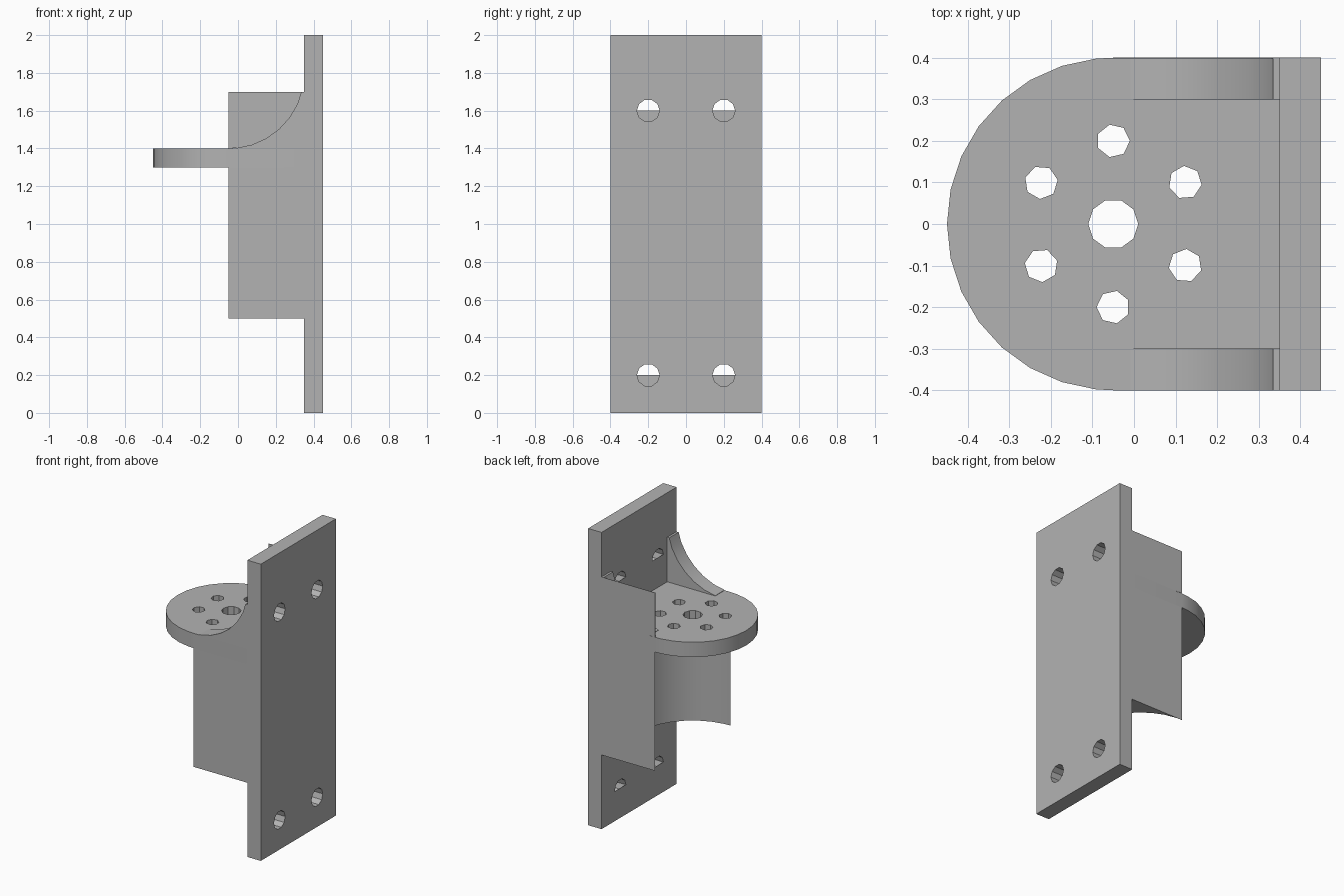
import bpy, bmesh
from math import sin, cos, radians, pi

if "Cube" in bpy.data.objects:
    bpy.data.objects.remove(bpy.data.objects["Cube"])

grey = bpy.data.materials.new("plain grey")
grey.use_nodes = True
grey.diffuse_color = (0.45, 0.45, 0.45, 1)
grey.node_tree.nodes["Principled BSDF"].inputs["Base Color"].default_value = grey.diffuse_color

R, CX, STEP = 0.4, -0.05, 12      # shared radius, its centre, facet angle
PLACE = {"x": lambda u, v, w: (w, u, v),
         "y": lambda u, v, w: (u, w, v),
         "z": lambda u, v, w: (u, v, w)}


def add_prism(bm, outline, axis, lo, hi):
    """Extrude a 2D outline along an axis."""
    place = PLACE[axis]
    low = [bm.verts.new(place(u, v, lo)) for u, v in outline]
    high = [bm.verts.new(place(u, v, hi)) for u, v in outline]
    bm.faces.new(low)
    bm.faces.new(high[::-1])
    for i in range(len(outline)):
        j = (i + 1) % len(outline)
        bm.faces.new((low[i], high[i], high[j], low[j]))


def build(name, prisms):
    bm = bmesh.new()
    for p in prisms:
        add_prism(bm, *p)
    bmesh.ops.recalc_face_normals(bm, faces=bm.faces)
    mesh = bpy.data.meshes.new(name)
    bm.to_mesh(mesh)
    bm.free()
    obj = bpy.data.objects.new(name, mesh)
    bpy.context.collection.objects.link(obj)
    mesh.materials.append(grey)
    return obj


def cut(obj, holes):
    """Subtract hole prisms and bake the result."""
    cutter = build("hole_cutter", holes)
    cutter.hide_render = True
    mod = obj.modifiers.new("holes", "BOOLEAN")
    mod.operation, mod.solver, mod.object = "DIFFERENCE", "EXACT", cutter
    graph = bpy.context.evaluated_depsgraph_get()
    mesh = bpy.data.meshes.new_from_object(obj.evaluated_get(graph))
    obj.modifiers.clear()
    obj.data = mesh
    bpy.data.objects.remove(cutter)


def ring(cu, cv, r, sides, turn=0.0):
    return [(cu + r * cos(turn + 2 * pi * i / sides),
             cv + r * sin(turn + 2 * pi * i / sides)) for i in range(sides)]


def box(u0, u1, v0, v1):
    return [(u0, v0), (u1, v0), (u1, v1), (u0, v1)]


# Mounting plate with four screw holes
plate = build("mounting_plate", [(box(-0.4, 0.4, 0, 2), "x", 0.35, 0.45)])
screws = [ring(y, z, 0.06, 10) for y in (-0.2, 0.2) for z in (0.2, 1.6)]
cut(plate, [(s, "x", 0.3, 0.5) for s in screws])

# Thin half discs closing the lower half of each screw hole
webs = build("screw_hole_webs", [([s[0]] + s[5:], "x", 0.35, 0.352) for s in screws])

# Round-ended shelf with a centre hole and a ring of six
nose = [(CX + R * cos(radians(a)), R * sin(radians(a))) for a in range(96, 270, STEP)]
shelf = build("shelf", [([(0.35, R), (CX, R)] + nose + [(CX, -R), (0.35, -R)], "z", 1.3, 1.4)])
holes = [ring(CX, 0, 0.06, 10)]
for k in range(6):
    a = radians(30 + 60 * k)
    holes.append(ring(CX + 0.2 * cos(a), 0.2 * sin(a), 0.04, 7, a - pi / 2))
cut(shelf, [(h, "z", 1.2, 1.5) for h in holes])

# Block below the shelf, hollowed by a half-round channel
channel = [(CX + R * cos(radians(a)), R * sin(radians(a))) for a in range(0, 90, STEP)]
half = channel + [(CX, R), (0.35, R)]
block = build("channel_block", [([(x, s * y) for x, y in half], "z", 0.5, 1.3)
                                for s in (1, -1)])

# Curved gussets on both sides above the shelf
curve = [(CX + R * sin(radians(a)), 1.8 - R * cos(radians(a))) for a in range(6, 70, STEP)]
curve.append((0.335, 1.7))
gusset = [(0.35, 1.4), (curve[0][0], 1.4)] + curve + [(0.35, 1.7)]
gussets = build("gussets", [(gusset, "y", 0.3, 0.4), (gusset, "y", -0.4, -0.3)])

# Thin side sheet filling the corner above one gusset
sheet = build("side_sheet", [([(CX, 1.4)] + curve + [(CX, 1.7)], "y", 0.398, 0.4)])

# Smooth the curved walls, keep corners crisp
bpy.ops.object.select_all(action="DESELECT")
for obj in (plate, webs, shelf, block, gussets, sheet):
    obj.select_set(True)
bpy.context.view_layer.objects.active = plate
bpy.ops.object.shade_smooth_by_angle(angle=radians(30))
